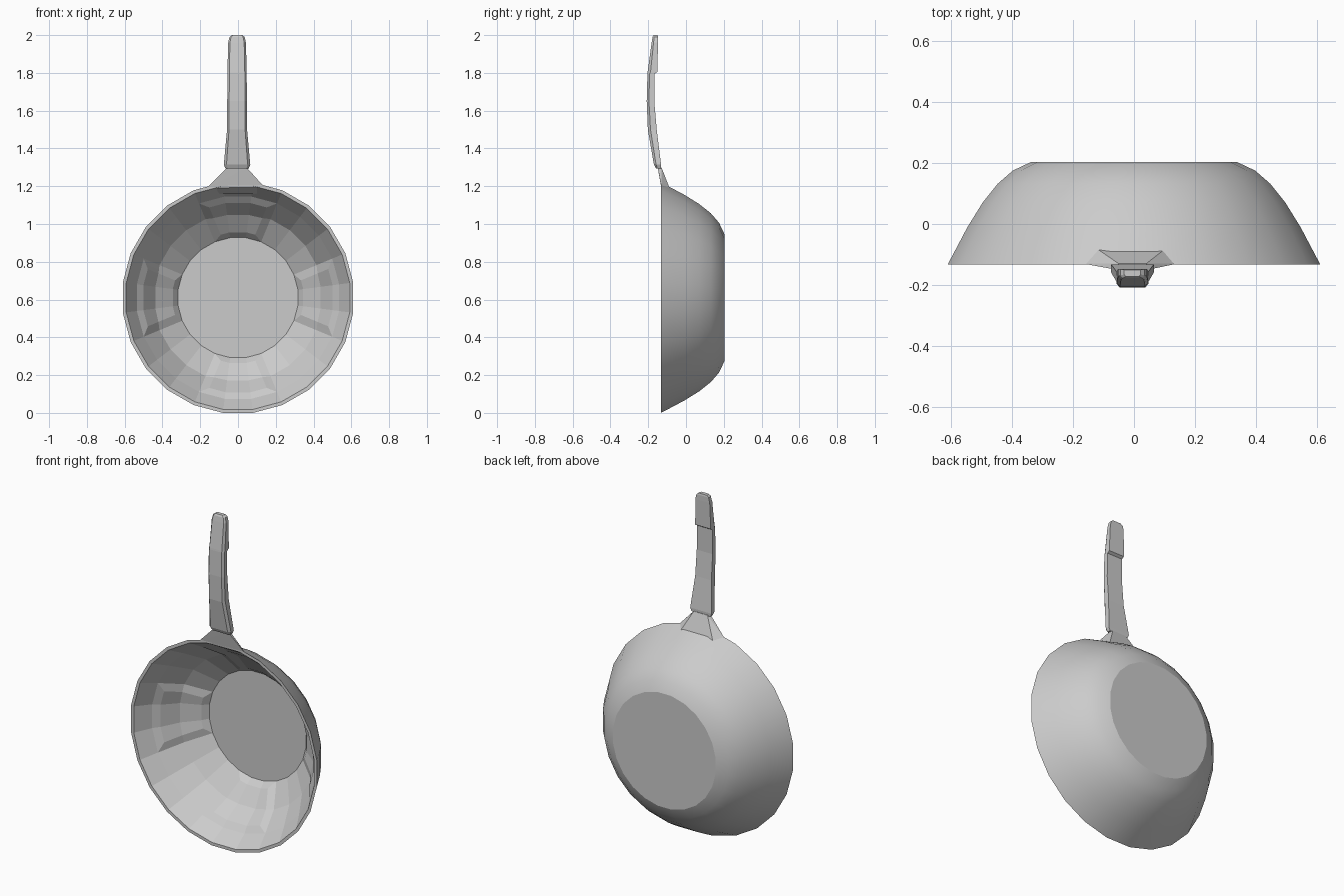
import bpy, bmesh, math
from mathutils import Vector

cube = bpy.data.objects.get("Cube")
if cube:
    bpy.data.objects.remove(cube, do_unlink=True)

metal = bpy.data.materials.new("light_grey_metal")
metal.use_nodes = True
grey = (0.6, 0.6, 0.6, 1)
metal.diffuse_color = grey
metal.node_tree.nodes["Principled BSDF"].inputs["Base Color"].default_value = grey

SEGMENTS = 24
CENTRE_Z = 0.61


def finish(bm, name):
    bmesh.ops.recalc_face_normals(bm, faces=bm.faces)
    mesh = bpy.data.meshes.new(name)
    bm.to_mesh(mesh)
    bm.free()
    mesh.materials.append(metal)
    obj = bpy.data.objects.new(name, mesh)
    bpy.context.collection.objects.link(obj)
    return obj


def ring(bm, radius, y):
    verts = []
    for i in range(SEGMENTS):
        a = 2 * math.pi * (i + 0.5) / SEGMENTS
        verts.append(bm.verts.new((radius * math.cos(a), y, CENTRE_Z + radius * math.sin(a))))
    return verts


def bridge(bm, a, b):
    n = len(a)
    return [bm.faces.new((a[i], a[(i + 1) % n], b[(i + 1) % n], b[i])) for i in range(n)]


# Bowl: smooth outer shell, faceted inner shell, thin rim
outer = [(0.34, 0.203), (0.40, 0.175), (0.45, 0.132), (0.50, 0.07), (0.55, -0.01), (0.615, -0.132)]
inner = [(0.597, -0.132), (0.54, -0.04), (0.45, 0.09), (0.32, 0.185)]
bm = bmesh.new()
outer_rings = [ring(bm, r, y) for r, y in outer]
inner_rings = [ring(bm, r, y) for r, y in inner]
for a, b in zip(outer_rings, outer_rings[1:]):
    for f in bridge(bm, a, b):
        f.smooth = True
bridge(bm, outer_rings[-1], inner_rings[0])
wall = [bridge(bm, a, b) for a, b in zip(inner_rings, inner_rings[1:])]
bm.faces.new(outer_rings[0])
bm.faces.new(inner_rings[-1])
bmesh.ops.recalc_face_normals(bm, faces=bm.faces)

# Stepped rectangular panels on the four sides of the inner wall
for quarter in range(4):
    middle = quarter * SEGMENTS // 4 - 1
    panel = [row[(middle + k) % SEGMENTS] for row in wall[1:] for k in (-1, 0, 1)]
    for step in range(2):
        bmesh.ops.inset_region(bm, faces=panel, thickness=0.022, depth=0.006, use_even_offset=True)
finish(bm, "bowl")

# Neck: flared bracket joining the rim to the grip
bm = bmesh.new()
for x, y, z in [(-0.165, -0.13, 1.19), (0.14, -0.13, 1.195), (-0.13, -0.075, 1.16),
                (0.11, -0.075, 1.16), (-0.055, -0.15, 1.3), (0.045, -0.15, 1.3),
                (-0.05, -0.13, 1.3), (0.04, -0.13, 1.3)]:
    bm.verts.new((x, y, z))
bmesh.ops.convex_hull(bm, input=bm.verts)
finish(bm, "handle_neck")

# Grip: lofted sections of (height, half width, front, back)
sections = [(1.295, 0.062, -0.16, -0.133), (1.315, 0.07, -0.17, -0.132),
            (1.5, 0.053, -0.202, -0.155), (1.65, 0.052, -0.208, -0.168),
            (1.795, 0.051, -0.204, -0.167), (1.805, 0.051, -0.203, -0.152),
            (1.96, 0.047, -0.182, -0.148), (1.99, 0.04, -0.177, -0.148),
            (2.0, 0.027, -0.172, -0.15)]
bm = bmesh.new()
loops = []
for z, w, front, back in sections:
    mid = front + 0.3 * (back - front)
    outline = [(-w * 0.8, front), (w * 0.8, front), (w, mid), (w, back), (-w, back), (-w, mid)]
    loops.append([bm.verts.new((x - 0.005, y, z)) for x, y in outline])
for a, b in zip(loops, loops[1:]):
    bridge(bm, a, b)
bm.faces.new(loops[0])
bm.faces.new(loops[-1])
finish(bm, "handle_grip")
